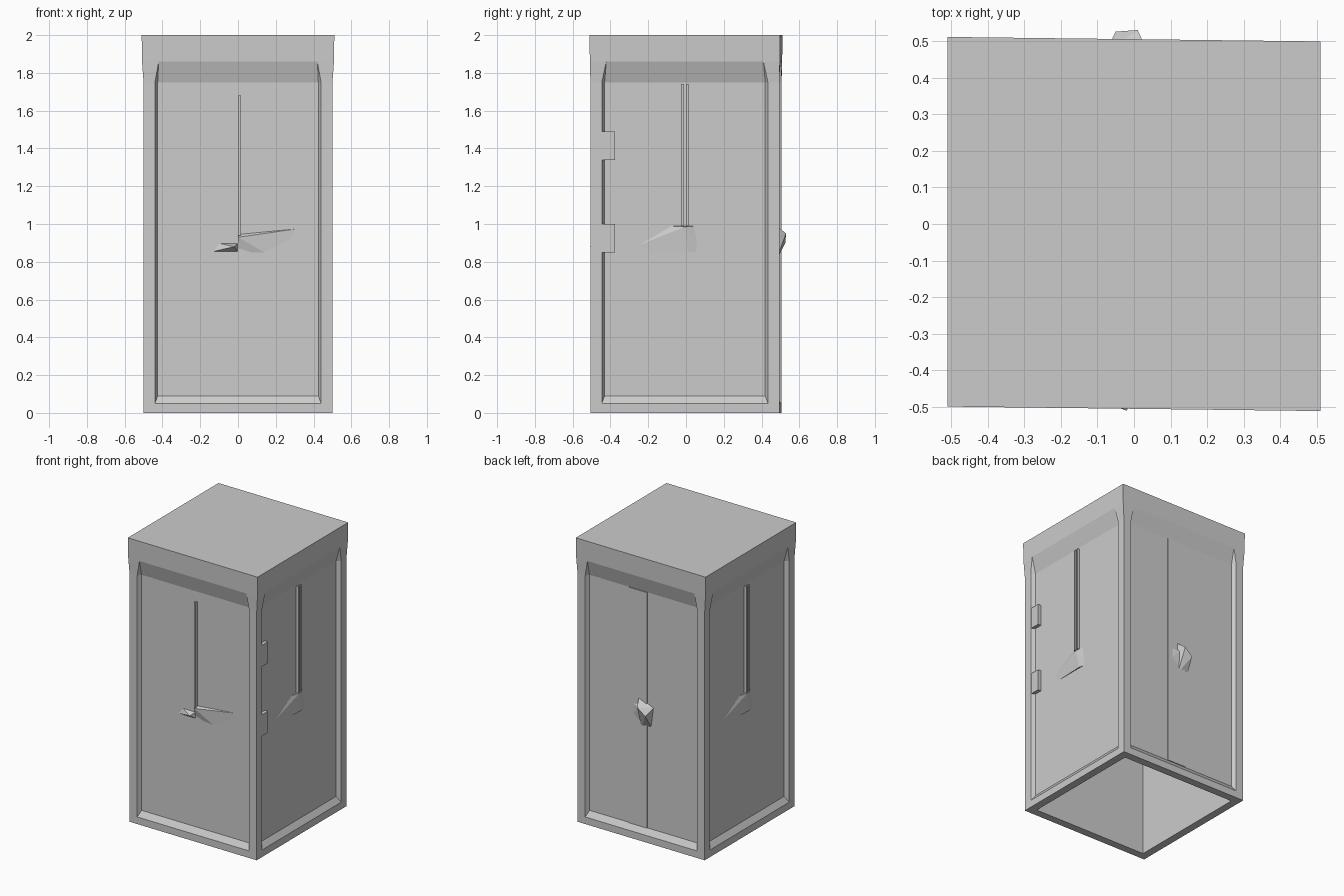
import bpy, bmesh, math
from mathutils import Vector, Matrix

if "Cube" in bpy.data.objects:
    bpy.data.objects.remove(bpy.data.objects["Cube"])

PANEL = 0.472          # depth of the recessed panels
INNER = 0.445          # half width of the hollow interior


def place(u, d, z, k):
    """Side coordinates (across, outward, up) on side k: front, right, back, left."""
    p = Matrix.Rotation(k * math.pi / 2, 3, 'Z') @ Vector((u, -d, z))
    if z > 1.8:
        p.y *= 0.99
    p.y -= 0.012 * p.x     # slight skew of the whole booth
    return p


def finish(name, bm):
    bmesh.ops.remove_doubles(bm, verts=bm.verts, dist=0.0002)
    bmesh.ops.recalc_face_normals(bm, faces=bm.faces)
    me = bpy.data.meshes.new(name)
    bm.to_mesh(me)
    bm.free()
    ob = bpy.data.objects.new(name, me)
    bpy.context.collection.objects.link(ob)
    return ob


def hull(name, k, pts):
    bm = bmesh.new()
    for p in pts:
        bm.verts.new(place(*p, k))
    bmesh.ops.convex_hull(bm, input=bm.verts)
    return finish(name, bm)


def block(name, k, u0, u1, z0, z1, d1, d0=PANEL - 0.008):
    return hull(name, k, [(u, d, z) for u in (u0, u1) for d in (d0, d1) for z in (z0, z1)])


# Hollow shell: posts, recessed panels, sloped cornice, cap and open base
bm = bmesh.new()


def face(k, *pts):
    bm.faces.new([bm.verts.new(place(*p, k)) for p in pts])


for k in range(4):
    for s in (-1, 1):
        post0, post1 = (s * .44, .5, .05), (s * .44, .5, 1.75)
        corn = (s * .42, .508, 1.86)
        pan0, pan1 = (s * .425, PANEL, .09), (s * .425, PANEL, 1.75)
        face(k, (s * .5, .5, 0), post0, post1, (s * .5, .5, 1.75))
        face(k, (s * .5, .5, 1.75), post1, corn, (s * .508, .508, 1.86))
        face(k, post0, pan0, pan1, post1)
        face(k, post1, pan1, corn)
    # bottom rail, sill, panel, cornice slope
    face(k, (-.5, .5, 0), (.5, .5, 0), (.44, .5, .05), (-.44, .5, .05))
    face(k, (-.44, .5, .05), (.44, .5, .05), (.425, PANEL, .09), (-.425, PANEL, .09))
    face(k, (-.425, PANEL, .09), (.425, PANEL, .09), (.425, PANEL, 1.75), (-.425, PANEL, 1.75))
    face(k, (-.425, PANEL, 1.75), (.425, PANEL, 1.75), (.42, .508, 1.86), (-.42, .508, 1.86))
    # cap side
    face(k, (-.508, .508, 1.86), (-.42, .508, 1.86), (.42, .508, 1.86), (.508, .508, 1.86),
         (.51, .51, 2), (-.51, .51, 2))
    # base rim and inner wall
    face(k, (-.5, .5, 0), (.5, .5, 0), (INNER, INNER, 0), (-INNER, INNER, 0))
    face(k, (-INNER, INNER, 0), (INNER, INNER, 0), (INNER, INNER, 1.92), (-INNER, INNER, 1.92))
for r, z in ((.51, 2), (INNER, 1.92)):
    face(0, (-r, r, z), (r, r, z), (r, -r, z), (-r, -r, z))
finish("booth_shell", bm)

# Front: window bar, tapering sill and handle
block("front_window_bar", 0, 0, .015, .94, 1.68, .492)
hull("front_sill", 0, [(0, .466, .95), (.42, .466, .99), (0, .466, .85), (.14, .466, .85),
                       (0, .488, .93), (.14, .478, .85)])
hull("front_handle", 0, [(-.15, .466, .85), (0, .466, .85), (-.11, .466, .9), (0, .466, .9),
                         (-.02, .51, .88)])

# Right and left: twin window bars with a sill below
for k, side in ((1, "right"), (3, "left")):
    for u in (-.02, .005):
        block(side + "_window_bar", k, u, u + .013, .99, 1.74, .488)
    hull(side + "_sill", k, [(-.34, .466, .85), (.09, .466, .85), (-.1, .466, .99),
                             (.07, .466, .99), (0, .486, .985), (.02, .48, .85)])

# Door hinges on the right side
for z in (.85, 1.34):
    block("hinge", 1, -.455, -.37, z, z + .15, .497)

# Back: centre strip and handle
block("back_centre_strip", 2, -.11, .03, .09, 1.75, PANEL + .006)
hull("back_handle", 2, [(-.02, .466, .78), (.06, .466, .8), (-.04, .466, 1.0), (.08, .466, .95),
                        (-.01, .53, .95), (.05, .525, .9)])
hull("back_latch_plate", 2, [(-.13, .466, .82), (-.02, .466, .72), (-.13, .466, .95),
                             (0, .466, .97), (-.02, .49, .93)])
